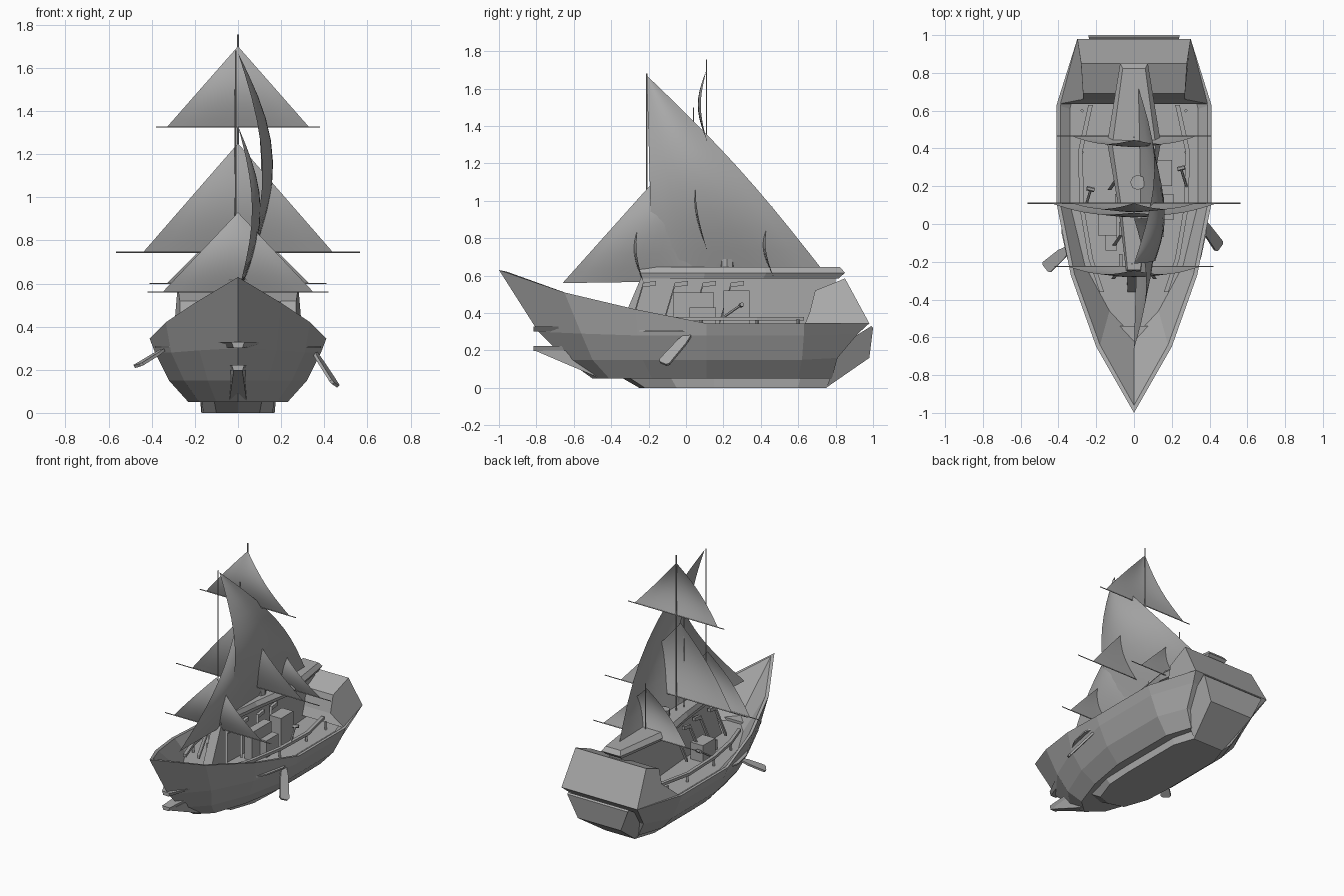
import bpy, bmesh, math
from mathutils import Vector

if "Cube" in bpy.data.objects:
    bpy.data.objects.remove(bpy.data.objects["Cube"])

grey = bpy.data.materials.new("plain grey")
grey.diffuse_color = (0.40, 0.40, 0.40, 1)
grey.use_nodes = True
grey.node_tree.nodes["Principled BSDF"].inputs["Base Color"].default_value = grey.diffuse_color


def make(name, verts, faces, smooth=False, closed=True):
    me = bpy.data.meshes.new(name)
    me.from_pydata([tuple(v) for v in verts], [], faces)
    if closed:
        bm = bmesh.new()
        bm.from_mesh(me)
        bmesh.ops.remove_doubles(bm, verts=bm.verts, dist=1e-5)
        bmesh.ops.recalc_face_normals(bm, faces=bm.faces)
        bm.to_mesh(me)
        bm.free()
    for p in me.polygons:
        p.use_smooth = smooth
    me.materials.append(grey)
    ob = bpy.data.objects.new(name, me)
    bpy.context.collection.objects.link(ob)
    return ob


def loft(name, rings):
    """Skin equal-length closed rings and cap both ends."""
    n = len(rings[0])
    verts = [v for r in rings for v in r]
    faces = [[k*n + i, k*n + (i+1) % n, (k+1)*n + (i+1) % n, (k+1)*n + i]
             for k in range(len(rings)-1) for i in range(n)]
    faces += [list(range(n)), [(len(rings)-1)*n + i for i in range(n)]]
    return make(name, verts, faces)


def mirror_ring(half):
    """Half outline from the bow (x = 0) aft, mirrored to a full ring."""
    return half + [(-x, y, z) for x, y, z in reversed(half[1:])]


def rod(name, a, b, r, sides=6):
    a, b = Vector(a), Vector(b)
    q = (b-a).to_track_quat('Z', 'Y')
    circ = [q @ Vector((r*math.cos(2*math.pi*i/sides), r*math.sin(2*math.pi*i/sides), 0))
            for i in range(sides)]
    return loft(name, [[a+c for c in circ], [b+c for c in circ]])


def bar(name, pts, w, h):
    """Rectangular beam along a mostly fore-and-aft path."""
    return loft(name, [[(x-w, y, z-h), (x+w, y, z-h), (x+w, y, z+h), (x-w, y, z+h)]
                       for x, y, z in pts])


def box(name, x0, x1, y0, y1, z0, z1):
    return loft(name, [[(x0, y0, z), (x1, y0, z), (x1, y1, z), (x0, y1, z)] for z in (z0, z1)])


def sail(name, a, b, c, belly, roach=(0, 0, 0), n=10):
    """Curved triangle with foot a-b and peak c."""
    a, b, c, belly, roach = map(Vector, (a, b, c, belly, roach))
    verts, faces = [], []
    for j in range(n+1):
        v = j/n
        for i in range(n+1):
            u = i/n
            s = math.sin(math.pi*v)
            verts.append((a.lerp(b, u)).lerp(c, v)
                         + belly*s*(0.65 + 0.35*math.sin(math.pi*u)) + roach*u*s)
    for j in range(n):
        for i in range(n):
            k = j*(n+1)+i
            q = [k, k+1, k+n+2, k+n+1]
            faces.append(q if j < n-1 else q[:3])
    return make(name, verts, faces, smooth=True, closed=False)


# hull: bottom, chine, upper side, sheer, inner rim and sunken deck
bottom = [(0, -.50, .05), (.10, -.41, .05), (.18, -.18, .05), (.23, .11, .05), (.23, .60, .05), (.17, .78, .05)]
chine = [(0, -.64, .15), (.14, -.50, .15), (.25, -.23, .15), (.32, .11, .15), (.32, .62, .15), (.23, .81, .16)]
upper = [(0, -.79, .30), (.18, -.56, .29), (.31, -.26, .28), (.385, .11, .28), (.385, .63, .28), (.27, .92, .29)]
sheer = [(0, -1, .63), (.20, -.65, .51), (.335, -.27, .42), (.41, .11, .345), (.41, .63, .345), (.30, .98, .345)]
inner = [(0, -.96, .622), (.18, -.64, .507), (.315, -.265, .418), (.39, .11, .345), (.39, .625, .345), (.28, .95, .345)]
deck = [(0, -.60, .31), (.13, -.46, .31), (.26, -.22, .31), (.34, .11, .31), (.34, .61, .31), (.26, .86, .31)]
loft("hull", [mirror_ring(r) for r in (bottom, chine, upper, sheer, inner, deck)])

# flat keel plate under the hull
keel_low = [(0, -.25, 0), (.10, -.22, 0), (.16, -.05, 0), (.17, .15, 0), (.17, .60, 0), (.12, .75, 0)]
keel_top = [(0, -.34, .052), (.11, -.30, .052), (.168, -.08, .052), (.175, .15, .052), (.175, .61, .052), (.13, .78, .052)]
loft("keel_plate", [mirror_ring(keel_low), mirror_ring(keel_top)])

# lower stern block
loft("lower_stern", [[(s*w, y, z) for w, y, z in
     [(.12, .75, .001), (.17, .77, .05), (.22, .83, .23), (.24, .99, .33), (.24, 1.0, .32), (.17, .98, .16)]]
     for s in (-1, 1)])

# raised stern house
loft("stern_house", [[(s*x, y, z) for x, y, z in
     [(.40, .635, .34), (.27, .66, .40), (.27, .69, .52), (.28, .85, .585), (.30, .98, .345)]]
     for s in (-1, 1)])

# ram plates tapering forward from the bow, and the thin stem foot
for name, z, w, back in (("upper_ram", .315, .14, -.57), ("lower_ram", .21, .045, -.56)):
    loft(name, [[(-.03*k, -.815, zz), (.03*k, -.815, zz), (k*w, back-.03, zz),
                 (k*w*.8, back+.03, zz), (-k*w*.8, back+.03, zz), (-k*w, back-.03, zz)]
                for k, zz in ((.7, z-.013), (1, z+.013))])
loft("bow_foot", [[(x1, -.81, .20), (x2, -.60, .20), (x2, -.48, .12), (x2, -.47, .055)]
                  for x1, x2 in ((-.02, -.04), (.02, .04))])

# benches along both sides of the deck
for s, side in ((1, "right"), (-1, "left")):
    bar(side + "_bench", [(s*x, y, .37) for x, y in
        [(.17, -.36), (.23, -.18), (.275, .08), (.285, .38), (.23, .63)]], .012, .01)
    for y in (-.18, .08, .38, .60):
        x = s*(.275 if y > 0 else .23)
        rod(side + "_bench_leg", (x, y, .30), (x, y, .365), .01, 4)

# narrow middle cabin with a slanted front and tapered roof
cabin = [(.04, -.24), (.065, .1), (.095, .40), (.06, .80)]
outline = lambda k, z, d: [(x*k, y-(d if y < 0 else 0), z) for x, y in cabin] + \
                          [(-x*k, y-(d if y < 0 else 0), z) for x, y in reversed(cabin)]
loft("cabin_wall", [outline(.85, .31, .12), outline(.85, .59, 0)])
roof = [(.04, -.25), (.08, .1), (.135, .43), (.07, .85)]
ring = lambda k, z, f: [(x*k, y*f, z) for x, y in roof] + [(-x*k, y*f, z) for x, y in reversed(roof)]
loft("cabin_roof", [ring(.9, .585, .96), ring(1.05, .615, 1), ring(.85, .645, .97)])
rod("chimney", (.02, .22, .60), (.02, .22, .69), .04, 8)
for s in (-1, 1):
    for y in (-.22, -.05, .10, .25):
        x = .07 if y < 0 else .09
        bar("cabin_post", [(s*(x+.04), y-.07, .35), (s*x, y-.01, .55), (s*x, y+.06, .56)], .01, .012)

# crates on the deck
box("left_crate", -.19, -.09, -.06, .08, .31, .43)
box("small_left_crate", -.15, -.09, -.14, -.06, .31, .38)
box("tall_crate", .10, .16, -.07, .15, .31, .51)
box("right_crate", .15, .21, .02, .16, .31, .43)
box("aft_crate", .11, .20, .20, .34, .31, .52)

# tillers
for x, y in ((.28, .19), (-.26, .08)):
    s = 1 if x > 0 else -1
    rod("lever", (x, y, .37), (x-s*.03, y+.10, .44), .007)
    rod("lever_grip", (x-s*.05, y+.10, .44), (x-s*.01, y+.11, .445), .012)

# paddles with twisted blades, and their side fins
for s, side, y, ang, reach in ((1, "right", .02, 1.0, .18), (-1, "left", -.13, .55, .13)):
    d = Vector((s*math.cos(ang), -.75, -math.sin(ang)))
    wide = Vector((-s*.45, -.8, .25)) if s > 0 else Vector((.8, -.5, .3))
    wide = (wide - d*wide.dot(d)/d.dot(d)).normalized()
    thin = d.cross(wide).normalized()*.007
    rows = []
    for t, w in ((0, .015), (.3, .028), (1, .034), (1.06, .022)):
        c = Vector((s*.35, y, .29)) + d*reach*t
        rows.append([c+thin-wide*w, c+thin+wide*w, c-thin+wide*w, c-thin-wide*w])
    loft(side + "_paddle", rows)
    loft(side + "_fin", [[(s*.29, -.30, z), (s*.355, -.18, z), (s*.385, -.04, z), (s*.37, .02, z), (s*.30, -.05, z)]
                         for z in (.300, .310)])

# masts
for name, x, y, top in (("fore_mast", -.01, -.21, 1.68), ("main_mast", 0, .11, 1.755),
                        ("middle_mast", -.012, .04, 1.50), ("aft_mast", 0, .46, .97)):
    rod(name, (x, y, .31), (x, y, top), .004)

# cross sails with yards: yard half length, foot half width, y, foot z, peak z
for name, yard, w, y, z, top, fwd in (("top", .38, .33, .11, 1.325, 1.70, 0),
                                      ("main", .565, .44, .11, .745, 1.25, -.05),
                                      ("aft", .41, .33, .465, .60, .93, -.02),
                                      ("fore", .42, .35, -.225, .56, .93, -.02)):
    rod(name + "_yard", (-yard, y, z), (yard, y, z), .003)
    sail(name + "_cross_sail", (-w, y, z), (w, y, z), (0, y+fwd, top), (0, -.047, 0))

# fore-and-aft sails
sail("mainsail", (.03, -.18, .62), (.02, .73, .63), (0, -.21, 1.67), (.15, 0, 0), (0, .02, .025))
sail("jib", (.02, .03, .57), (0, -.66, .56), (0, .03, 1.33), (.10, 0, 0))
